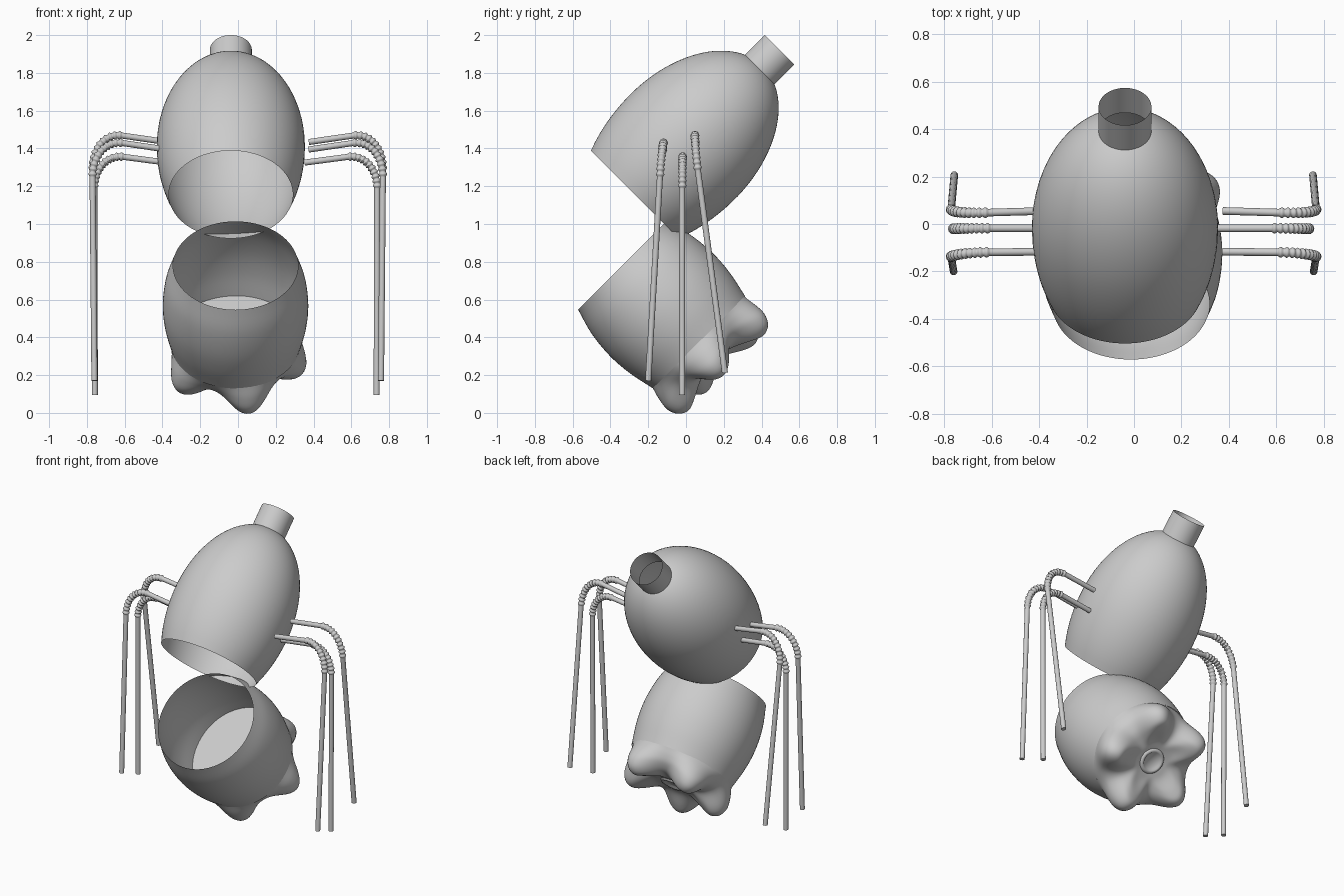
import bpy, bmesh, math
from mathutils import Vector, Matrix

if "Cube" in bpy.data.objects:
    bpy.data.objects.remove(bpy.data.objects["Cube"])

grey = bpy.data.materials.new("plain grey")
grey.diffuse_color = (0.6, 0.6, 0.6, 1)
grey.use_nodes = True
grey.node_tree.nodes["Principled BSDF"].inputs["Base Color"].default_value = grey.diffuse_color
Q = math.sqrt(0.5)


def finish(name, bm, angle=40):
    me = bpy.data.meshes.new(name)
    bm.to_mesh(me)
    bm.free()
    for p in me.polygons:
        p.use_smooth = True
    me.set_sharp_from_angle(angle=math.radians(angle))
    me.materials.append(grey)
    ob = bpy.data.objects.new(name, me)
    bpy.context.collection.objects.link(ob)
    return ob


def smooth_line(pts, n=5):
    """Curve through the given (radius, height) points."""
    v = [Vector(p) for p in pts]
    v = [2 * v[0] - v[1]] + v + [2 * v[-1] - v[-2]]
    out = []
    for a, b, c, d in zip(v, v[1:], v[2:], v[3:]):
        for k in range(n):
            t = k / n
            out.append(0.5 * (2 * b + (c - a) * t + (2 * a - 5 * b + 4 * c - d) * t * t
                              + (3 * b - a - 3 * c + d) * t ** 3))
    return out + [v[-2]]


def skin(bm, rings, caps=False):
    """Bridge consecutive rings of points with quads."""
    rows = [[bm.verts.new(p) for p in r] for r in rings]
    n = len(rows[0])
    for a, b in zip(rows, rows[1:]):
        for j in range(n):
            k = (j + 1) % n
            bm.faces.new((a[j], a[k], b[k], b[j]))
    if caps:
        bm.faces.new(rows[0][::-1])
        bm.faces.new(rows[-1])


def revolve(name, centre, axis, profile, segs=80, angle=40):
    """profile(theta) gives the (radius, height) line at that angle."""
    z = Vector(axis)
    x = Vector((1, 0, 0))
    y = z.cross(x)
    m = Matrix((x, y, z)).transposed()
    cols = []
    for j in range(segs):
        th = 2 * math.pi * j / segs
        cols.append([Vector(centre) + m @ Vector((r * math.cos(th), r * math.sin(th), h))
                     for r, h in profile(th)])
    bm = bmesh.new()
    skin(bm, list(zip(*cols)))
    bmesh.ops.remove_doubles(bm, verts=bm.verts, dist=1e-5)
    return finish(name, bm, angle)


# Upper bottle half: egg-shaped open shell with an open neck
def upper_profile(th):
    pts = []
    for i in range(31):
        s = 0.933 * math.sin(i / 30 * math.pi / 2)
        a = 0.66 if s < 0.36 else 0.6
        pts.append((0.392 * math.sqrt(1 - ((s - 0.36) / a) ** 2), s))
    return pts + [(0.111, 0.935), (0.111, 1.083)]


revolve("upper_bottle_half", (-0.038, -0.271, 1.156), (0, Q, Q), upper_profile)

# Lower bottle half: open barrel shell
low_c, low_axis = (-0.013, -0.337, 0.780), (0, Q, -Q)
barrel = smooth_line([(0.331, 0), (0.370, 0.14), (0.385, 0.29), (0.375, 0.43), (0.345, 0.575)])
revolve("lower_bottle_half", low_c, low_axis, lambda th: barrel)

# Five-footed bottle base with a flat inner floor and a small centre ring
valley = smooth_line([(0.343, 0.57), (0.325, 0.62), (0.30, 0.66), (0.26, 0.69),
                      (0.22, 0.705), (0.17, 0.71), (0.12, 0.71), (0.085, 0.705)])
foot = smooth_line([(0.345, 0.57), (0.368, 0.64), (0.376, 0.71), (0.352, 0.765),
                    (0.30, 0.79), (0.24, 0.77), (0.15, 0.72), (0.085, 0.705)])
ring = [Vector(p) for p in [(0.078, 0.715), (0.062, 0.715), (0.055, 0.705), (0, 0.705)]]


def base_profile(th):
    w = (0.5 + 0.5 * math.cos(5 * (th - math.radians(78)))) ** 1.1
    return [Vector((0, 0.57))] + [a.lerp(b, w) for a, b in zip(valley, foot)] + ring


revolve("bottle_base", low_c, low_axis, base_profile, segs=120, angle=60)


# Bendy straw legs: straight arm, ribbed elbow, straight leg
def straw(name, p0, p1, p2, p3, rings=11, sides=16):
    p0, p1, p2, p3 = map(Vector, (p0, p1, p2, p3))
    d1, d2 = (p1 - p0).normalized(), (p3 - p2).normalized()
    h = (p2 - p1).length * 0.42
    c1, c2 = p1 + d1 * h, p2 - d2 * h
    path = [(p0, d1, 0.016), (p1 - d1 * 0.002, d1, 0.016)]
    n = rings * 6
    for i in range(n + 1):
        t = i / n
        u = 1 - t
        p = u**3 * p1 + 3 * u * u * t * c1 + 3 * u * t * t * c2 + t**3 * p2
        d = u * u * (c1 - p1) + 2 * u * t * (c2 - c1) + t * t * (p2 - c2)
        path.append((p, d.normalized(), 0.0195 - 0.0035 * math.cos(2 * math.pi * rings * t)))
    path += [(p2 + d2 * 0.002, d2, 0.016), (p3, d2, 0.016)]
    loops = []
    for p, d, r in path:
        side = Vector((0, 1, 0))
        side = (side - d * side.dot(d)).normalized()
        up = d.cross(side)
        loops.append([p + r * (side * math.cos(a) + up * math.sin(a))
                      for a in (2 * math.pi * k / sides for k in range(sides))])
    bm = bmesh.new()
    skin(bm, loops, caps=True)
    finish(name, bm, 50)


legs = {
    "front": [(0.373, -0.117, 1.394), (0.605, -0.119, 1.428), (0.767, -0.138, 1.25), (0.757, -0.2, 0.17)],
    "middle": [(0.352, -0.018, 1.325), (0.58, -0.018, 1.355), (0.737, -0.02, 1.19), (0.734, -0.02, 0.095)],
    "rear": [(0.375, 0.055, 1.434), (0.61, 0.048, 1.468), (0.767, 0.063, 1.285), (0.754, 0.206, 0.212)],
}
for key, pts in legs.items():
    straw(key + "_right_straw_leg", *pts)
    shift = 0.024 if key == "middle" else 0.003
    straw(key + "_left_straw_leg", *[(-x - shift, y, z) for x, y, z in pts])
